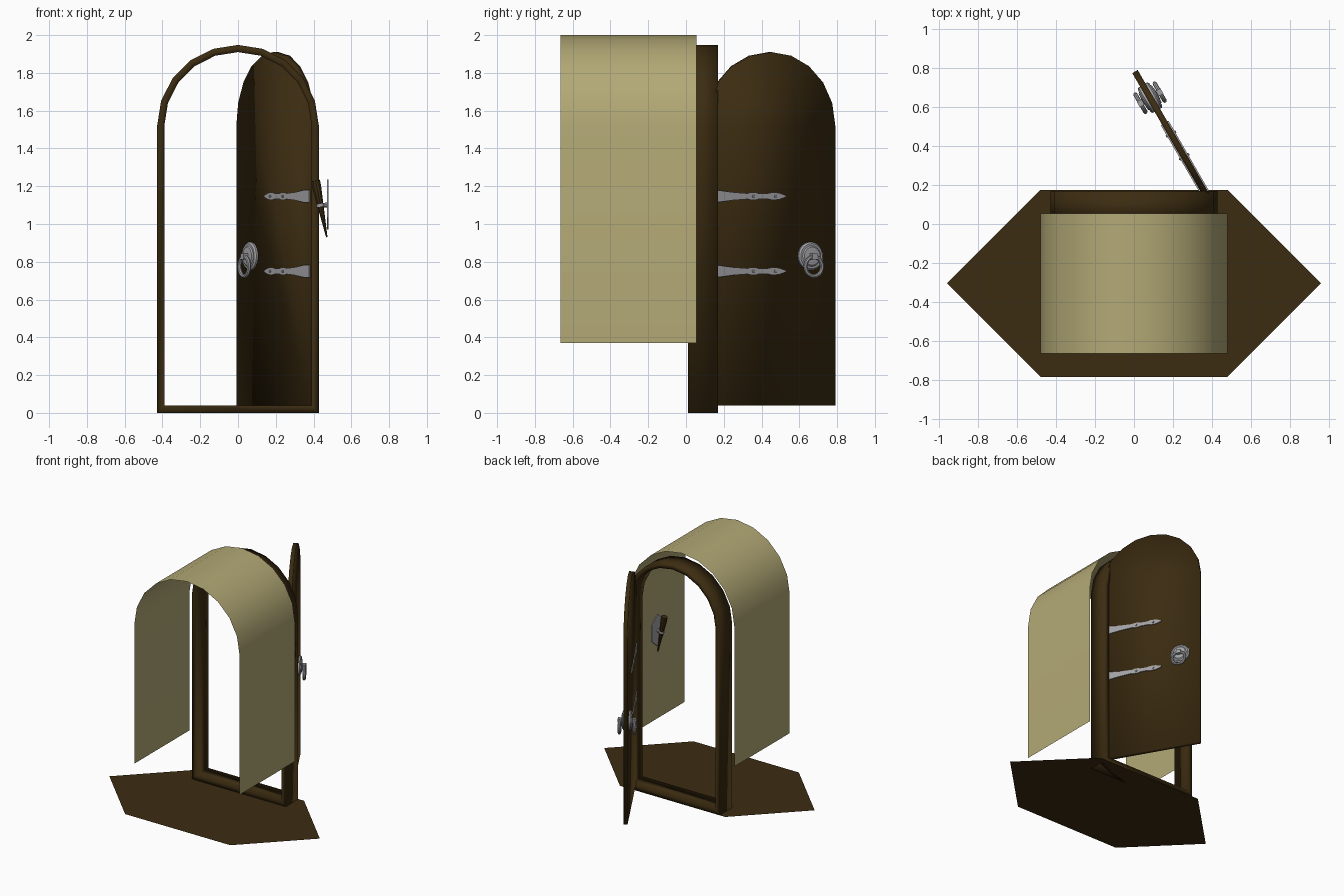
import bpy, bmesh, math
from mathutils import Matrix, Vector

if "Cube" in bpy.data.objects:
    bpy.data.objects.remove(bpy.data.objects["Cube"])


def material(name, rgb):
    m = bpy.data.materials.new(name)
    m.diffuse_color = (*rgb, 1)
    m.use_nodes = True
    m.node_tree.nodes["Principled BSDF"].inputs["Base Color"].default_value = m.diffuse_color
    return m


WOOD = material("dark wood", (0.045, 0.025, 0.0055))
CLOTH = material("tan wall", (0.45, 0.395, 0.18))
IRON = material("grey iron", (0.36, 0.36, 0.38))

SPRING = 1.52  # height where every arch starts
DOOR = Matrix.Translation((0.395, 0.107, 0)) @ Matrix.Rotation(math.radians(120), 4, 'Z')


def finish(bm, name, mat, matrix=None, smooth='angle', fix=True):
    if fix:
        bmesh.ops.recalc_face_normals(bm, faces=bm.faces)
    me = bpy.data.meshes.new(name)
    bm.to_mesh(me)
    bm.free()
    me.materials.append(mat)
    ob = bpy.data.objects.new(name, me)
    bpy.context.collection.objects.link(ob)
    if matrix is not None:
        ob.matrix_world = matrix
    bpy.ops.object.select_all(action='DESELECT')
    ob.select_set(True)
    bpy.context.view_layer.objects.active = ob
    if smooth == 'all':
        bpy.ops.object.shade_smooth()
    elif smooth == 'angle':
        bpy.ops.object.shade_smooth_by_angle(angle=math.radians(30))
    return ob


def arch(r, bottom, cx=0):
    """Outline in x and z: two straight sides and a ten-segment round top."""
    top = [(cx + r * math.cos(math.pi * i / 10), SPRING + r * math.sin(math.pi * i / 10))
           for i in range(11)]
    return [(cx + r, bottom)] + top + [(cx - r, bottom)]


def prism(name, pts, y0, y1, mat, matrix=None, smooth='angle'):
    """Extrude an x-z outline along y."""
    bm = bmesh.new()
    face = bm.faces.new([bm.verts.new((x, y0, z)) for x, z in pts])
    new = bmesh.ops.extrude_face_region(bm, geom=[face])['geom']
    bmesh.ops.translate(bm, verts=[v for v in new if isinstance(v, bmesh.types.BMVert)],
                        vec=(0, y1 - y0, 0))
    return finish(bm, name, mat, matrix, smooth)


def lathe(name, profile, mat, matrix, closed=False, steps=24):
    """Spin a radius-height profile around local z."""
    bm = bmesh.new()
    vs = [bm.verts.new((r, 0, h)) for r, h in profile]
    es = [bm.edges.new(p) for p in zip(vs, vs[1:])]
    if closed:
        es.append(bm.edges.new((vs[-1], vs[0])))
    bmesh.ops.spin(bm, geom=vs + es, axis=(0, 0, 1), cent=(0, 0, 0),
                   angle=2 * math.pi, steps=steps)
    bmesh.ops.remove_doubles(bm, verts=bm.verts, dist=1e-5)
    return finish(bm, name, mat, matrix)


# Floor: flat six-sided sheet
bm = bmesh.new()
bm.faces.new([bm.verts.new((x, y, 0)) for x, y in
              [(-0.96, -0.305), (-0.48, -0.785), (0.48, -0.785),
               (0.96, -0.305), (0.48, 0.175), (-0.48, 0.175)]])
finish(bm, "floor", WOOD, smooth=None, fix=False)

# Arched wall: open sheet without thickness
bm = bmesh.new()
rows = [[bm.verts.new((x, y, z)) for x, z in arch(0.48, 0.37)] for y in (-0.665, 0.055)]
for i in range(len(rows[0]) - 1):
    bm.faces.new((rows[0][i], rows[1][i], rows[1][i + 1], rows[0][i + 1]))
finish(bm, "arched_wall", CLOTH, fix=False)

# Door frame: closed ring with a rectangular section
bm = bmesh.new()
loops = [[bm.verts.new((x, y, z)) for x, z in pts]
         for pts, y in ((arch(0.428, 0), 0.01), (arch(0.428, 0), 0.17),
                        (arch(0.39, 0.04), 0.17), (arch(0.39, 0.04), 0.01))]
n = len(loops[0])
for k in range(4):
    a, b = loops[k], loops[(k + 1) % 4]
    for i in range(n):
        j = (i + 1) % n
        bm.faces.new((a[i], a[j], b[j], b[i]))
finish(bm, "door_frame", WOOD, smooth='all')

# Door leaf, standing open
prism("door", arch(0.39, 0.04, 0.39), -0.016, 0.016, WOOD, DOOR, smooth='all')

# Hinge straps and ring handles on both faces of the door
half = [(0.0, 0.033), (0.05, 0.033), (0.15, 0.021), (0.24, 0.015), (0.26, 0.02),
        (0.29, 0.02), (0.31, 0.014), (0.36, 0.014), (0.39, 0.02), (0.43, 0.018),
        (0.475, 0.004)]
for side, label in ((1, "inner"), (-1, "outer")):
    for z, place in ((0.75, "lower"), (1.147, "upper")):
        outline = [(u, z + h) for u, h in half] + [(u, z - h) for u, h in reversed(half)]
        prism(f"{place}_{label}_hinge_strap", outline, side * 0.014, side * 0.023, IRON, DOOR)
        for k, u in enumerate((0.275, 0.41)):
            spot = Matrix.Translation((u, side * 0.02, z)) @ Matrix.Rotation(-side * math.pi / 2, 4, 'X')
            lathe(f"{place}_{label}_rivet_{k}", [(0, 0.01), (0.006, 0.008), (0.009, 0)],
                  IRON, DOOR @ spot, steps=8)
    turn = Matrix.Rotation(-side * math.pi / 2, 4, 'X')
    # Stepped round backplate
    lathe(f"{label}_handle_plate",
          [(0, 0.012), (0.075, 0.012), (0.075, 0.026), (0.066, 0.034),
           (0.055, 0.034), (0.048, 0.04), (0, 0.044)],
          IRON, DOOR @ Matrix.Translation((0.625, 0, 0.83)) @ turn)
    # Hanging ring
    ring = [(0.051 + 0.011 * math.cos(a), 0.057 + 0.011 * math.sin(a))
            for a in [math.tau * i / 8 for i in range(8)]]
    lathe(f"{label}_handle_ring", ring, IRON,
          DOOR @ Matrix.Translation((0.625, 0, 0.775)) @ turn, closed=True)
    # Lug holding the ring
    lug = [(0.609, 0.812), (0.641, 0.812), (0.641, 0.843), (0.609, 0.843)]
    prism(f"{label}_handle_lug", lug, side * 0.036, side * 0.07, IRON, DOOR)

# Wall torch: six-sided plate, stub, holder ring and tapered shaft
side_on = Matrix.Translation((0, -0.305, 0)) @ Matrix.Rotation(math.pi / 2, 4, 'Z')
prism("torch_plate", [(0, 1.235), (0.075, 1.17), (0.075, 1.035), (0, 0.97),
                      (-0.075, 1.035), (-0.075, 1.17)], -0.478, -0.471, IRON, side_on)
lathe("torch_stub", [(0, 0), (0.014, 0), (0.01, 0.035), (0, 0.035)], IRON,
      Matrix.Translation((0.474, -0.305, 1.1)) @ Matrix.Rotation(-math.pi / 2, 4, 'Y'), steps=10)
tip, top = Vector((0.47, -0.305, 0.93)), Vector((0.41, -0.305, 1.23))
axis = top - tip
pose = Matrix.Translation(tip) @ axis.to_track_quat('Z', 'Y').to_matrix().to_4x4()
L = axis.length
lathe("torch_shaft", [(0, 0), (0.004, 0.0), (0.025, L * 0.88), (0.025, L), (0, L)],
      WOOD, pose, steps=10)
lathe("torch_holder", [(0.016, 0.165), (0.021, 0.165), (0.021, 0.18), (0.016, 0.18)],
      IRON, pose, closed=True, steps=12)
